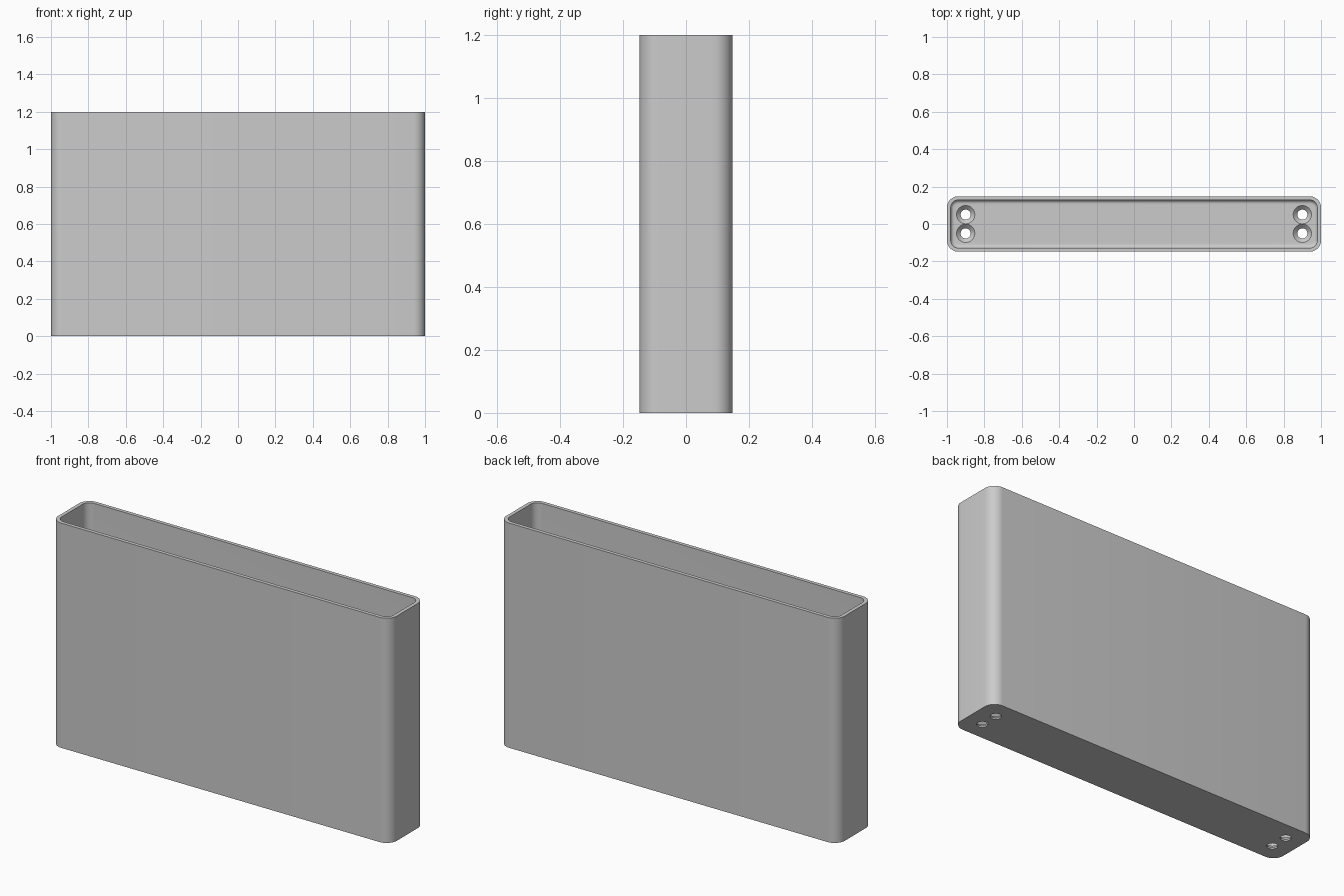
import bpy, bmesh
from math import pi, sin, cos

if "Cube" in bpy.data.objects:
    bpy.data.objects.remove(bpy.data.objects["Cube"])

HALF_X, HALF_Y, HEIGHT = 1.0, 0.148, 1.2
CORNER, WALL, FLOOR, FILLET = 0.06, 0.02, 0.03, 0.02
STEPS = 10

grey = bpy.data.materials.new("plain_grey")
grey.use_nodes = True
colour = (0.6, 0.6, 0.6, 1)
grey.diffuse_color = colour
grey.node_tree.nodes["Principled BSDF"].inputs["Base Color"].default_value = colour


def finish(name, bm):
    bmesh.ops.recalc_face_normals(bm, faces=bm.faces)
    mesh = bpy.data.meshes.new(name)
    bm.to_mesh(mesh)
    bm.free()
    mesh.materials.append(grey)
    obj = bpy.data.objects.new(name, mesh)
    bpy.context.collection.objects.link(obj)
    return obj


def loft(name, rings):
    """Skin a stack of equal point rings and cap both ends."""
    bm = bmesh.new()
    loops = [[bm.verts.new(p) for p in ring] for ring in rings]
    for low, high in zip(loops, loops[1:]):
        for i in range(len(low)):
            bm.faces.new((low[i - 1], low[i], high[i], high[i - 1]))
    bm.faces.new(loops[0])
    bm.faces.new(loops[-1])
    return finish(name, bm)


def rounded_ring(inset, z):
    """Rounded rectangle, moved inward from the outer wall."""
    r = max(CORNER - inset, 0.004)
    points = []
    for k, (sx, sy) in enumerate([(1, 1), (-1, 1), (-1, -1), (1, -1)]):
        for s in range(STEPS + 1):
            a = (k + s / STEPS) * pi / 2
            points.append((sx * (HALF_X - inset - r) + r * cos(a),
                           sy * (HALF_Y - inset - r) + r * sin(a), z))
    return points


def circle(x, y, r, z, n=40):
    return [(x + r * cos(2 * pi * i / n), y + r * sin(2 * pi * i / n), z)
            for i in range(n)]


# Open box: outer wall, rim, inner wall, filleted floor
rings = [rounded_ring(0, 0), rounded_ring(0, HEIGHT), rounded_ring(WALL, HEIGHT)]
for s in range(7):
    a = s / 6 * pi / 2
    rings.append(rounded_ring(WALL + FILLET * (1 - cos(a)),
                              FLOOR + FILLET * (1 - sin(a))))
box = loft("open_box", rings)

# Countersunk screw holes through the floor
for x in (-0.9, 0.9):
    for y in (-0.05, 0.05):
        cutter = loft("hole_cutter", [
            circle(x, y, 0.027, -0.05), circle(x, y, 0.027, 0.008),
            circle(x, y, 0.049, FLOOR), circle(x, y, 0.049, FLOOR + 0.05)])
        cutter.hide_render = True
        cut = box.modifiers.new("screw_hole", "BOOLEAN")
        cut.operation, cut.solver, cut.object = "DIFFERENCE", "EXACT", cutter
        bpy.context.view_layer.objects.active = box
        bpy.ops.object.modifier_apply(modifier=cut.name)
        bpy.data.objects.remove(cutter)

# Smooth corners, sharp rim and hole edges
bpy.ops.object.select_all(action="DESELECT")
box.select_set(True)
bpy.context.view_layer.objects.active = box
bpy.ops.object.shade_smooth_by_angle(angle=pi / 6)
